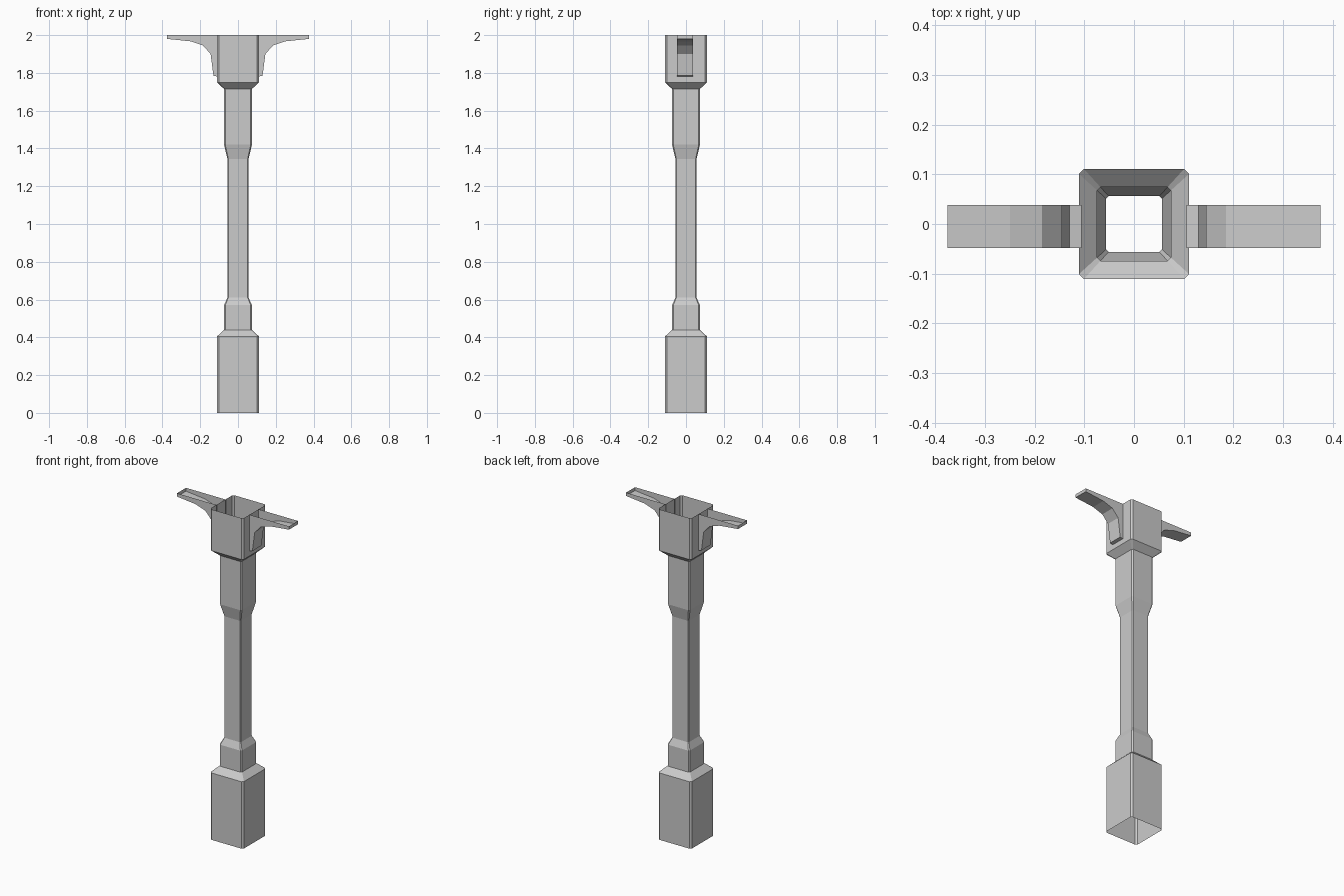
import bpy

if "Cube" in bpy.data.objects:
    bpy.data.objects.remove(bpy.data.objects["Cube"])


def mesh_object(name, verts, faces):
    mesh = bpy.data.meshes.new(name)
    mesh.from_pydata(verts, [], faces)
    mesh.update()
    obj = bpy.data.objects.new(name, mesh)
    bpy.context.collection.objects.link(obj)
    return obj


def chamfered_square(half, z):
    c = half * 0.09          # corner cut
    a = half - c
    return [(half, -a, z), (half, a, z), (a, half, z), (-a, half, z),
            (-half, a, z), (-half, -a, z), (-a, -half, z), (a, -half, z)]


# Hollow column, open at both ends: (half width, height) rings
RINGS = [(0.111, 0), (0.111, 0.405), (0.074, 0.44), (0.074, 0.57),
         (0.056, 0.61), (0.056, 1.345), (0.074, 1.42), (0.074, 1.715),
         (0.111, 1.75), (0.111, 2.0)]
verts = [v for half, z in RINGS for v in chamfered_square(half, z)]
faces = [(r * 8 + i, r * 8 + (i + 1) % 8, r * 8 + 8 + (i + 1) % 8, r * 8 + 8 + i)
         for r in range(len(RINGS) - 1) for i in range(8)]
mesh_object("column", verts, faces)

# Brackets: two side cheeks and a curved underside, open on top and at the wall
PROFILE = [(0.106, 2.0), (0.106, 1.78), (0.13, 1.785), (0.145, 1.90),
           (0.185, 1.945), (0.25, 1.967), (0.375, 1.98), (0.375, 2.0)]
Y_FRONT, Y_BACK = -0.048, 0.038
n = len(PROFILE)


def bracket(name, side):
    verts = [(side * x, y, z) for y in (Y_FRONT, Y_BACK) for x, z in PROFILE]
    faces = [tuple(range(n)), tuple(reversed(range(n, 2 * n)))]
    faces += [(i, i + n, i + n + 1, i + 1) for i in range(1, n - 1)]
    if side < 0:
        faces = [f[::-1] for f in faces]
    mesh_object(name, verts, faces)


bracket("right_bracket", 1)
bracket("left_bracket", -1)
